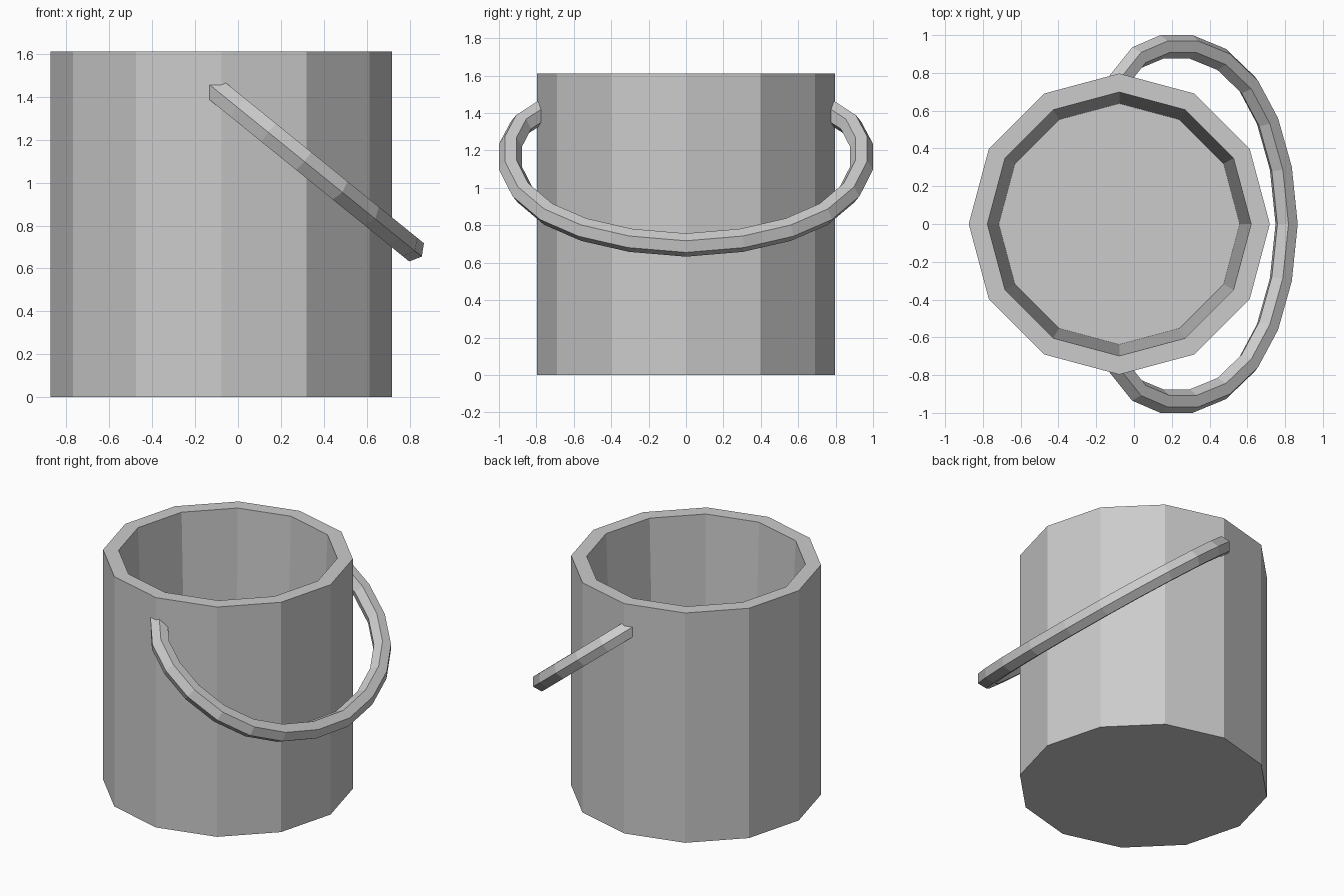
import bpy
import bmesh
import math
from mathutils import Vector

cube = bpy.data.objects.get("Cube")
if cube:
    bpy.data.objects.remove(cube)

grey = bpy.data.materials.new("light grey")
grey.use_nodes = True
grey.diffuse_color = (0.6, 0.6, 0.6, 1)
grey.node_tree.nodes["Principled BSDF"].inputs["Base Color"].default_value = (0.6, 0.6, 0.6, 1)


def loft(name, rings):
    """Join closed rings of points with quads and cap both ends."""
    bm = bmesh.new()
    loops = [[bm.verts.new(p) for p in ring] for ring in rings]
    for a, b in zip(loops, loops[1:]):
        for i in range(len(a)):
            j = (i + 1) % len(a)
            bm.faces.new((a[i], a[j], b[j], b[i]))
    bm.faces.new(loops[0][::-1])
    bm.faces.new(loops[-1])
    bmesh.ops.recalc_face_normals(bm, faces=bm.faces)
    mesh = bpy.data.meshes.new(name)
    bm.to_mesh(mesh)
    bm.free()
    mesh.materials.append(grey)
    obj = bpy.data.objects.new(name, mesh)
    bpy.context.collection.objects.link(obj)
    return obj


# Bucket body: twelve-sided shell with a tapered inside
SIDES = 12
profile = [(0.797, 0), (0.797, 1.612), (0.698, 1.612), (0.638, 0.1)]
loft("bucket_body", [[(-0.078 + r * math.cos(math.tau * i / SIDES),
                       r * math.sin(math.tau * i / SIDES), z)
                      for i in range(SIDES)] for r, z in profile])

# Handle: hexagonal bar bent in a tilted plane, given by its outer edge (x, y)
R = 0.063
tilt = math.radians(39)
down = Vector((math.cos(tilt), 0, -math.sin(tilt)))
up = Vector((math.sin(tilt), 0, math.cos(tilt)))
low_point = Vector((0.857, 0, 0.655))
half = [(0.857, 0), (0.825, 0.31), (0.75, 0.575), (0.64, 0.78), (0.487, 0.927),
        (0.31, 1.0), (0.14, 1.0), (-0.01, 0.935), (-0.13, 0.785)]
outline = [(x, -y) for x, y in half[:0:-1]] + half
edge = [low_point + down * ((x - low_point.x) / down.x) + Vector((0, y, 0))
        for x, y in outline]

rings = []
for k in range(1, len(edge) - 1):
    t = ((edge[k] - edge[k - 1]).normalized()
         + (edge[k + 1] - edge[k]).normalized()).normalized()
    out = t.cross(up).normalized()
    if out.dot(edge[k] - Vector((0.22, 0, 1.17))) < 0:
        out = -out
    rings.append([edge[k] + out * R * (math.cos(a) - 1) + up * R * math.sin(a)
                  for a in (math.tau * i / 6 for i in range(6))])


def slide_into_wall(ring, direction, y):
    return [p + direction * ((y - p.y) / direction.y) for p in ring]


# Both ends stop inside the bucket wall
rings.insert(0, slide_into_wall(rings[0], edge[0] - edge[1], -0.74))
rings.append(slide_into_wall(rings[-1], edge[-1] - edge[-2], 0.74))
loft("handle", rings)
